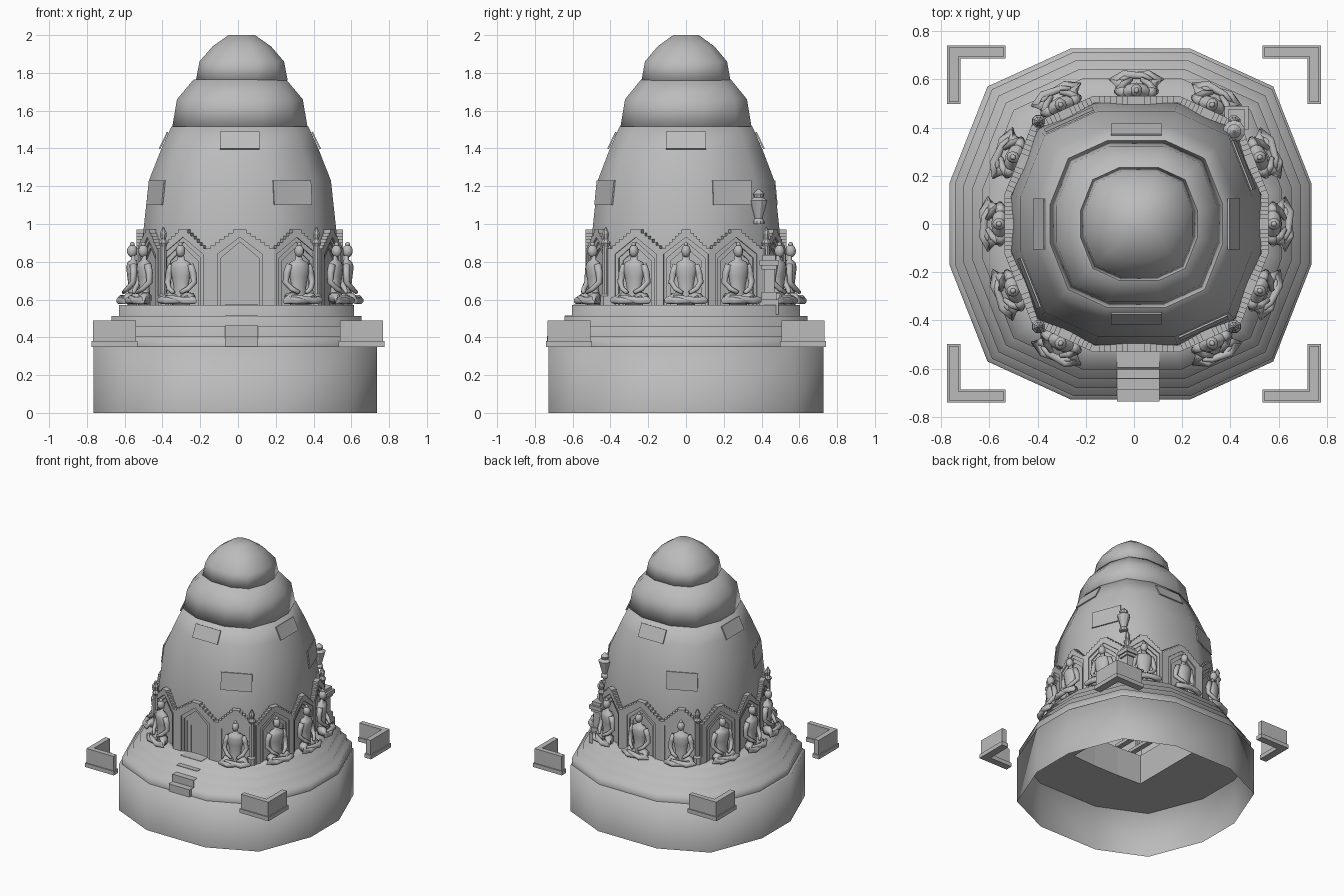
import bpy, bmesh, math
from mathutils import Matrix, Vector

if "Cube" in bpy.data.objects:
    bpy.data.objects.remove(bpy.data.objects["Cube"], do_unlink=True)

stone = bpy.data.materials.new("grey stone")
stone.use_nodes = True
stone.diffuse_color = (0.5, 0.5, 0.5, 1)
stone.node_tree.nodes["Principled BSDF"].inputs["Base Color"].default_value = (0.5, 0.5, 0.5, 1)

# Twelve-sided plan shared by all tiers, sorted anticlockwise
QUARTER = [(0.33, 0.97), (0.79, 0.76), (1.0, 0.227)]
PLAN = [Vector((sx * x, sy * y, 0)) for x, y in QUARTER for sx in (1, -1) for sy in (1, -1)]
PLAN.sort(key=lambda p: math.atan2(p.y, p.x))
BODY_X = 0.01
BASE_X = -0.015


def finish(bm, name, smooth=False, matrix=None):
    """Turn a bmesh into an object made of stone."""
    bmesh.ops.recalc_face_normals(bm, faces=bm.faces)
    for f in bm.faces:
        f.smooth = smooth
    mesh = bpy.data.meshes.new(name)
    bm.to_mesh(mesh)
    bm.free()
    mesh.materials.append(stone)
    return place(mesh, name, matrix)


def place(mesh, name, matrix=None):
    ob = bpy.data.objects.new(name, mesh)
    bpy.context.collection.objects.link(ob)
    if matrix:
        ob.matrix_world = matrix
    return ob


def loft(bm, rings, closed_ends=False):
    """Skin a list of equally long point rings."""
    loops = [[bm.verts.new(p) for p in ring] for ring in rings]
    n = len(loops[0])
    for a, b in zip(loops, loops[1:]):
        for i in range(n):
            j = (i + 1) % n
            bm.faces.new((a[i], a[j], b[j], b[i]))
    if closed_ends:
        bm.faces.new(loops[0])
        bm.faces.new(loops[-1])


def plan_ring(r, z, cx):
    return [Vector((p.x * r + cx, p.y * r, z)) for p in PLAN]


def square_ring(half, z):
    return [p * (half / max(abs(p.x), abs(p.y))) + Vector((0, 0, z)) for p in PLAN]


def tier(name, profile, cx, cap=False):
    bm = bmesh.new()
    loft(bm, [plan_ring(r, z, cx) for r, z in profile])
    if cap:
        bm.verts.ensure_lookup_table()
        bm.faces.new(bm.verts[-len(PLAN):])
    return finish(bm, name, True)


def tube(bm, pts, radii, sides=8, flat=1.0):
    """Tapered tube along a path; flat squashes it front to back."""
    pts = [Vector(p) for p in pts]
    rings = []
    for i, p in enumerate(pts):
        t = (pts[min(i + 1, len(pts) - 1)] - pts[max(i - 1, 0)]).normalized()
        u = t.cross(Vector((0, 1, 0))).normalized()
        v = t.cross(u)
        angles = [2 * math.pi * (k + 0.5) / sides for k in range(sides)]
        rings.append([p + radii[i] * (u * math.cos(a) + v * math.sin(a) * flat) for a in angles])
    loft(bm, rings, True)


def box(bm, lo, hi):
    lo, hi = Vector(lo), Vector(hi)
    size = Matrix.Diagonal((*(hi - lo), 1))
    bmesh.ops.create_cube(bm, size=1, matrix=Matrix.Translation((lo + hi) / 2) @ size)


def slab(bm, outline, y0, y1):
    """Extrude an x/z outline from y0 to y1."""
    face = bm.faces.new([bm.verts.new((x, y0, z)) for x, z in outline])
    new = bmesh.ops.extrude_face_region(bm, geom=[face])["geom"]
    moved = [v for v in new if isinstance(v, bmesh.types.BMVert)]
    bmesh.ops.translate(bm, verts=moved, vec=(0, y1 - y0, 0))


def gable(half, eave, peak):
    return [(-half, 0), (-half, eave), (0, peak), (half, eave), (half, 0)]


def crow_gable(half, eave, peak, steps=7):
    left = [(-half, 0)]
    for k in range(steps):
        x = -half * (1 - k / (steps + 0.5))
        z = eave + (peak - eave) * k / (steps - 1)
        if k:
            left.append((x, left[-1][1]))
        left.append((x, z))
    return left + [(-x, z) for x, z in reversed(left)]


# Drum, underside with a square shaft, and stepped terraces
tier("base_drum", [(0.75, 0), (0.75, 0.35), (0.71, 0.352)], BASE_X)
bm = bmesh.new()
loft(bm, [plan_ring(0.75, 0.345, BASE_X), square_ring(0.3, 0.345), square_ring(0.3, 0.57)])
finish(bm, "base_underside")
radii = [0.735, 0.70, 0.662, 0.622]
heights = [0.35, 0.405, 0.46, 0.513, 0.57]
profile = []
for r, z0, z1 in zip(radii, heights, heights[1:]):
    profile += [(r, z0), (r, z1)]
tier("terraces", profile + [(0.5, 0.57)], -0.008)
bm = bmesh.new()
loft(bm, [plan_ring(0.53, 0.57, 0), square_ring(0.3, 0.57)])
finish(bm, "temple_floor")

# Beams and posts seen in the shaft
bm = bmesh.new()
for k in range(-2, 3):
    box(bm, (k * 0.12 - 0.02, -0.32, 0.575), (k * 0.12 + 0.02, 0.32, 0.6))
    for y in (-0.25, 0.25):
        box(bm, (k * 0.12 - 0.01, y - 0.01, 0.6), (k * 0.12 + 0.01, y + 0.01, 0.8))
finish(bm, "inner_beams")

# Tiered dome
tier("dome_body", [(0.52, 0.57), (0.517, 0.9), (0.507, 1.0), (0.482, 1.23),
                   (0.415, 1.4), (0.363, 1.515), (0.33, 1.515)], BODY_X)
tier("dome_middle", [(0.34, 1.512), (0.358, 1.514), (0.333, 1.66), (0.245, 1.765), (0.22, 1.765)], BODY_X)
tier("dome_cap", [(0.225, 1.757), (0.243, 1.76), (0.224, 1.86), (0.155, 1.94), (0.07, 2.0)], 0.02, True)

# Front stairs
bm = bmesh.new()
for k, z in enumerate(heights[1:]):
    box(bm, (-0.07, -0.735 + k * 0.047, 0.352), (0.105, -0.53, z + 0.003))
finish(bm, "front_stairs")

# Corner parapets, each an L with a wider foot
for sx in (-1, 1):
    for sy in (-1, 1):
        bm = bmesh.new()
        for grow, z0, z1 in ((0.008, 0.35, 0.38), (0, 0.38, 0.49)):
            a, b, c = 0.768 + grow, 0.728 - grow, 0.54 - grow
            d, e, f = 0.732 + grow, 0.695 - grow, 0.505 - grow
            ell = [(a, d), (a, f), (b, f), (b, e), (c, e), (c, d)]
            loft(bm, [[(x * sx, y * sy, z) for x, y in ell] for z in (z0, z1)], True)
        finish(bm, "corner_parapet")

# Seated statue, facing -y
bm = bmesh.new()
tube(bm, [(0, -0.03, z) for z in (0.0, 0.04, 0.09, 0.15, 0.2, 0.225, 0.24, 0.262)],
     [0.05, 0.052, 0.04, 0.052, 0.062, 0.05, 0.02, 0.018], 10, 0.6)
for z, r, squash in ((0.285, 0.028, 1.2), (0.32, 0.013, 1.0)):
    bmesh.ops.create_uvsphere(bm, u_segments=10, v_segments=7, radius=r,
                              matrix=Matrix.Translation((0, -0.035, z)) @ Matrix.Diagonal((0.9, 1, squash, 1)))
for s in (-1, 1):
    tube(bm, [(s * 0.052, -0.03, 0.212), (s * 0.068, -0.028, 0.17), (s * 0.078, -0.03, 0.12),
              (s * 0.055, -0.06, 0.085), (s * 0.02, -0.082, 0.065)], [0.02, 0.019, 0.016, 0.014, 0.01])
    tube(bm, [(s * 0.025, -0.03, 0.035), (s * 0.07, -0.055, 0.035), (s * 0.097, -0.075, 0.025),
              (s * 0.05, -0.1, 0.022), (-s * 0.03, -0.095, 0.03 + s * 0.008), (-s * 0.065, -0.08, 0.045)],
         [0.035, 0.03, 0.02, 0.02, 0.014, 0.007])
statue = finish(bm, "seated_statue", True)
statue_mesh = statue.data
bpy.data.objects.remove(statue)

# Gabled niches around the wall, with statues and dome plates
for i, p in enumerate(PLAN):
    q = PLAN[(i + 1) % len(PLAN)]
    mid, edge = (p + q) / 2, q - p
    turn = Matrix.Rotation(math.atan2(edge.y, edge.x), 4, 'Z')

    def at(r, z):
        return Matrix.Translation((mid.x * r + BODY_X, mid.y * r, z)) @ turn

    is_front = mid.y < -0.9
    half = edge.length * 0.545 / 2
    bm = bmesh.new()
    layers = [(crow_gable(half, 0.3, 0.4), gable(0.118, 0.27, 0.36), -0.027),
              (gable(0.124, 0.28, 0.37), gable(0.1, 0.25, 0.335), -0.018),
              (gable(0.105, 0.255, 0.34), gable(0.08, 0.235, 0.305), -0.009)]
    if is_front:
        layers.append((gable(0.085, 0.24, 0.31), gable(0.05, 0.21, 0.25), -0.004))
    for outer, inner, depth in layers:
        slab(bm, outer + inner[::-1], 0.012, depth)
    slab(bm, gable(half, 0.3, 0.38), 0.01, 0)
    finish(bm, "door_gable" if is_front else "niche_gable", False, at(0.52, 0.57))
    if not is_front:
        place(statue_mesh, "seated_statue", at(0.535, 0.572))

    plate = None
    if min(abs(mid.x), abs(mid.y)) < 0.01:
        plate = (at(0.404, 1.442), 0.105, 0.05, -0.45)
    elif (abs(mid.y) > abs(mid.x)) == (mid.x * mid.y < 0):
        plate = (at(0.497, 1.165), 0.11, 0.065, -0.11)
    if plate:
        matrix, w, h, tilt = plate
        bm = bmesh.new()
        box(bm, (-w, -0.004, -h), (w, 0.004, h))
        finish(bm, "dome_plate", False, matrix @ Matrix.Rotation(tilt, 4, 'X'))

# Slim corner pillars with finials
for sx in (-1, 1):
    for sy in (-1, 1):
        bm = bmesh.new()
        x, y = sx * 0.405 + BODY_X, sy * 0.425
        tube(bm, [(x, y, z) for z in (0.57, 0.62, 0.63, 0.88, 0.9, 0.92, 0.95, 0.985)],
             [0.03, 0.03, 0.018, 0.018, 0.028, 0.014, 0.02, 0.003], 8)
        finish(bm, "corner_pillar")

# Small stepped shrine and the urn above it on the back corner
bm = bmesh.new()
for w, z0, z1 in ((0.05, 0.52, 0.6), (0.04, 0.6, 0.64), (0.028, 0.64, 0.76), (0.04, 0.76, 0.78),
                  (0.05, 0.78, 0.81), (0.035, 0.81, 0.835)):
    box(bm, (0.425 - w, 0.44 - w, z0), (0.425 + w, 0.44 + w, z1))
finish(bm, "corner_shrine")
bm = bmesh.new()
tube(bm, [(0.415, 0.385, z) for z in (1.0, 1.015, 1.03, 1.11, 1.125, 1.14, 1.16, 1.185)],
     [0.03, 0.03, 0.02, 0.042, 0.046, 0.025, 0.03, 0.004], 10)
finish(bm, "corner_urn")
